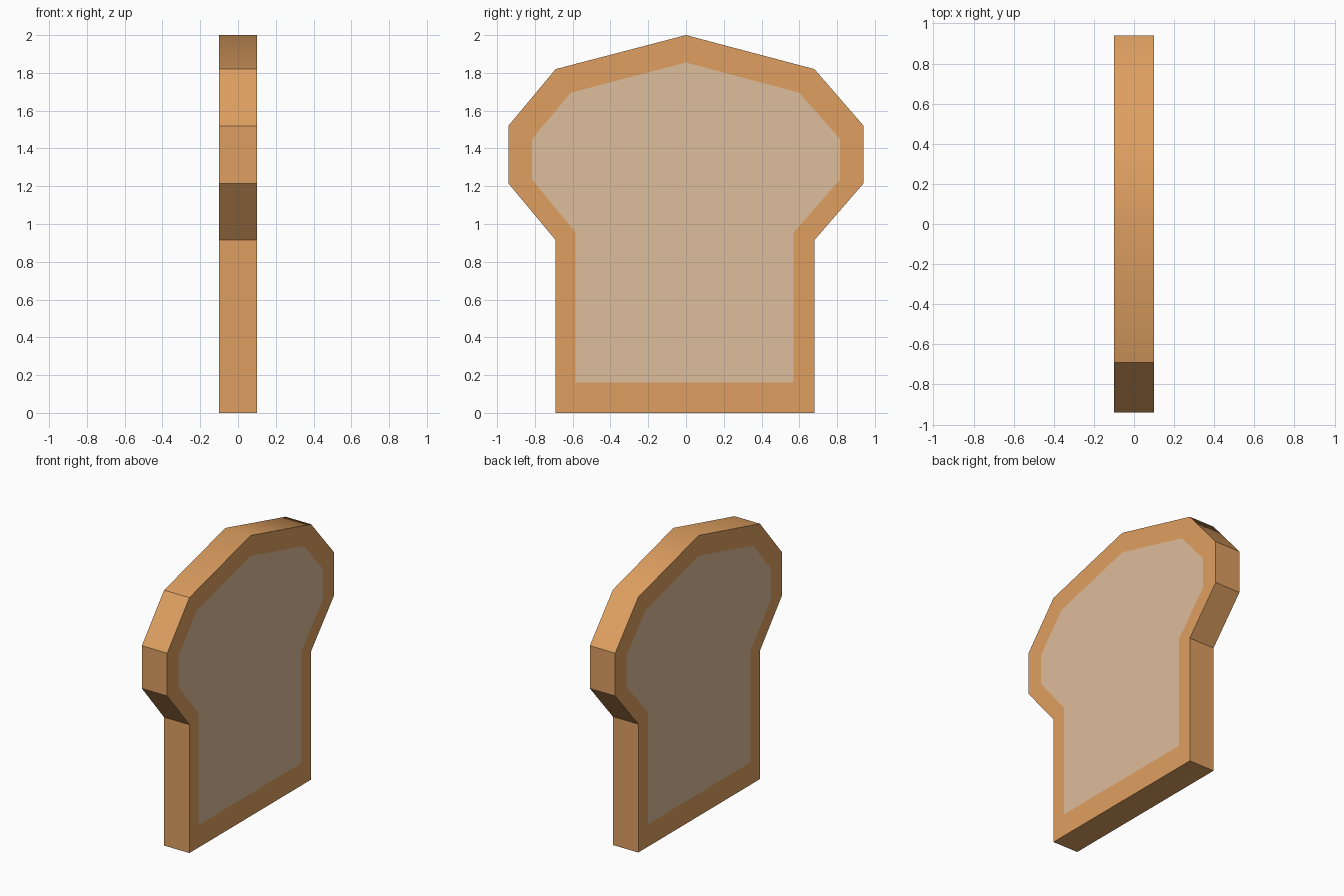
import bpy, bmesh, math

if "Cube" in bpy.data.objects:
    bpy.data.objects.remove(bpy.data.objects["Cube"])

def material(name, rgb):
    m = bpy.data.materials.new(name)
    m.diffuse_color = (*rgb, 1)
    m.use_nodes = True
    m.node_tree.nodes["Principled BSDF"].inputs["Base Color"].default_value = m.diffuse_color
    return m

HALF = 0.10  # half thickness of the slice

# Matching (y, z) outlines: outer crust edge and inner crumb edge
CRUST = [(-0.69, 0), (0.68, 0), (0.68, 0.915), (0.94, 1.215), (0.94, 1.52),
         (0.68, 1.82), (0, 2.0), (-0.69, 1.82), (-0.94, 1.52),
         (-0.94, 1.215), (-0.69, 0.915)]
CRUMB = [(-0.585, 0.16), (0.57, 0.16), (0.57, 0.955), (0.815, 1.235), (0.815, 1.45),
         (0.60, 1.695), (0, 1.855), (-0.61, 1.695), (-0.815, 1.45),
         (-0.815, 1.235), (-0.585, 0.955)]

bm = bmesh.new()
n = len(CRUST)
outer_rings = []
for x in (-HALF, HALF):
    outer = [bm.verts.new((x, y, z)) for y, z in CRUST]
    inner = [bm.verts.new((x, y, z)) for y, z in CRUMB]
    # crust border on the cut face
    for i in range(n):
        j = (i + 1) % n
        bm.faces.new((outer[i], outer[j], inner[j], inner[i]))
    # crumb centre
    bm.faces.new(inner).material_index = 1
    outer_rings.append(outer)

# crust rim joining both cut faces
a, b = outer_rings
for i in range(n):
    j = (i + 1) % n
    bm.faces.new((a[i], a[j], b[j], b[i]))
bmesh.ops.recalc_face_normals(bm, faces=bm.faces)

mesh = bpy.data.meshes.new("bread_slice")
bm.to_mesh(mesh)
bm.free()
mesh.materials.append(material("crust_brown", (0.730, 0.347, 0.119)))
mesh.materials.append(material("crumb_beige", (0.730, 0.509, 0.328)))
slice_obj = bpy.data.objects.new("bread_slice", mesh)
bpy.context.collection.objects.link(slice_obj)

# soft shading over the rounded top, sharp elsewhere
bpy.context.view_layer.objects.active = slice_obj
slice_obj.select_set(True)
bpy.ops.object.shade_smooth_by_angle(angle=math.radians(35))
